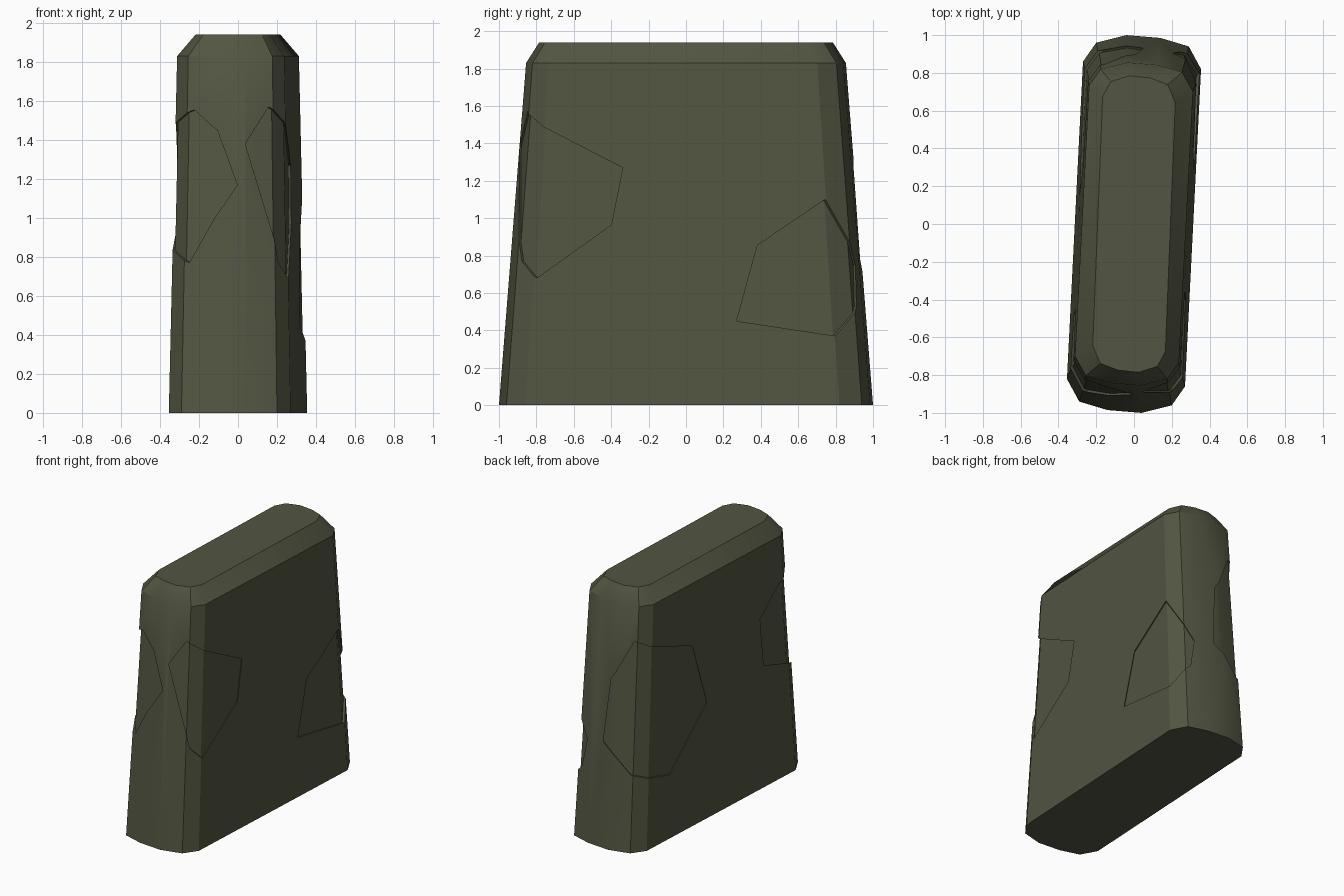
import bpy, bmesh
from mathutils import Vector

if "Cube" in bpy.data.objects:
    bpy.data.objects.remove(bpy.data.objects["Cube"])

stone = bpy.data.materials.new("dark olive stone")
stone.diffuse_color = (0.085, 0.092, 0.054, 1)
stone.use_nodes = True
stone.node_tree.nodes["Principled BSDF"].inputs["Base Color"].default_value = stone.diffuse_color

# Half of the footprint; the other half is its 180 degree rotation
HALF = [(0.27, -0.86), (0.355, 0.82), (0.29, 0.94), (0.14, 0.985), (-0.04, 1.0), (-0.2, 0.96)]
OUTLINE = HALF + [(-x, -y) for x, y in HALF]
# Height, x scale, y scale of each level
LEVELS = [(0, 1, 1), (1.83, 0.88, 0.855), (1.94, 0.615, 0.785)]


def new_object(name, bm):
    bmesh.ops.recalc_face_normals(bm, faces=bm.faces)
    me = bpy.data.meshes.new(name)
    bm.to_mesh(me)
    bm.free()
    me.materials.append(stone)
    ob = bpy.data.objects.new(name, me)
    bpy.context.collection.objects.link(ob)
    return ob


def slab(name, kx=1.0, ky=1.0):
    bm = bmesh.new()
    rings = [[bm.verts.new((x * sx * kx, y * sy * ky, z)) for x, y in OUTLINE]
             for z, sx, sy in LEVELS]
    n = len(OUTLINE)
    for a, b in zip(rings, rings[1:]):
        for i in range(n):
            j = (i + 1) % n
            bm.faces.new((a[i], a[j], b[j], b[i]))
    bm.faces.new(rings[0])
    bm.faces.new(rings[-1])
    return new_object(name, bm)


def boolean(target, other):
    mod = target.modifiers.new("cut", 'BOOLEAN')
    mod.operation = 'DIFFERENCE'
    mod.solver = 'EXACT'
    mod.object = other
    dg = bpy.context.evaluated_depsgraph_get()
    me = bpy.data.meshes.new_from_object(target.evaluated_get(dg))
    target.modifiers.clear()
    target.data = me


def on_side(s, y, z):
    # point on a broad face (s = 1 right, -1 left)
    return Vector(((s * 0.3135 + 0.0506 * y) * (1 - 0.066 * z), y, z))


def on_end(s, x, z):
    # point on a narrow end (s = 1 back, -1 front)
    return Vector((x, s * 0.98 * (1 - 0.079 * z), z))


def chip_cutter(name, sx, sy, side_pts, end_pts):
    d = Vector((sx, sy, 0)).normalized()
    pts = [on_side(sx, y, z) for y, z in side_pts] + [on_end(sy, x, z) for x, z in end_pts]
    low = min(p.dot(d) for p in pts) - 0.06
    bm = bmesh.new()
    for p in pts:
        flat = p - d * p.dot(d)
        bm.verts.new(flat + d * low)
        bm.verts.new(flat + d * 1.5)
    res = bmesh.ops.convex_hull(bm, input=bm.verts)
    junk = {g for g in res["geom_interior"] + res["geom_unused"]
            if isinstance(g, bmesh.types.BMVert)}
    bmesh.ops.delete(bm, geom=list(junk), context='VERTS')
    return new_object(name, bm)


body = slab("stone_slab")
core = slab("core_helper", 0.96, 0.987)

# Shallow chips at the four corners: side points (y, z), end points (x, z)
CHIPS = [
    ("front_right_chip", 1, -1, [(-0.34, 1.27), (-0.40, 0.965), (-0.80, 0.68)],
     [(0.17, 1.57), (0.02, 1.38), (0.17, 1.25), (0.25, 0.77)]),
    ("back_right_chip", 1, 1, [(0.74, 1.10), (0.38, 0.855), (0.27, 0.45), (0.80, 0.37)],
     [(0.27, 0.53), (0.22, 0.75)]),
    ("back_left_chip", -1, 1,
     [(0.16, 0.87), (0.59, 0.48), (0.31, 1.36), (0.68, 1.44)],
     [(-0.17, 1.57), (0.02, 1.26), (0.06, 0.78), (-0.19, 0.58)]),
    ("front_left_chip", -1, -1, [(-0.66, 1.47), (-0.45, 1.28), (-0.48, 0.92)],
     [(-0.25, 1.555), (-0.10, 1.45), (0.01, 1.17), (-0.11, 1.05), (-0.28, 0.77)]),
]
for chip in CHIPS:
    cutter = chip_cutter(*chip)
    boolean(cutter, core)      # keep only the skin outside the core
    boolean(body, cutter)
    bpy.data.objects.remove(cutter)
bpy.data.objects.remove(core)

# One material, soft ends with crisp edges
body.data.materials.clear()
body.data.materials.append(stone)
for p in body.data.polygons:
    p.material_index = 0
bpy.context.view_layer.objects.active = body
body.select_set(True)
bpy.ops.object.shade_smooth_by_angle(angle=0.52)
